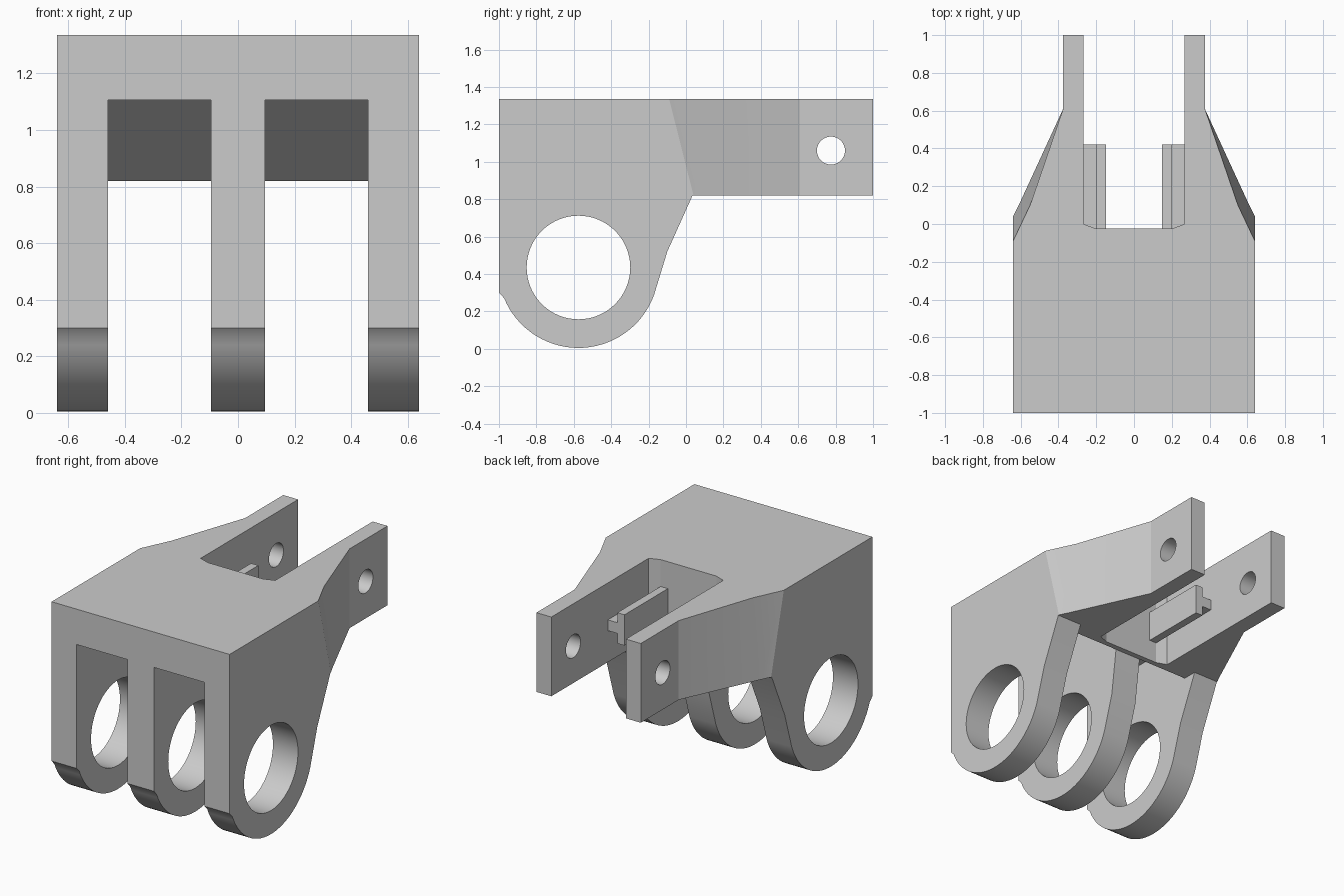
import bpy, bmesh, math

cube = bpy.data.objects.get("Cube")
if cube:
    bpy.data.objects.remove(cube, do_unlink=True)

grey = bpy.data.materials.new("plain_grey")
grey.use_nodes = True
grey.diffuse_color = (0.6, 0.6, 0.6, 1)
grey.node_tree.nodes["Principled BSDF"].inputs["Base Color"].default_value = (0.6, 0.6, 0.6, 1)


def loft(name, lower, upper):
    """Solid between two matching outlines of 3D points."""
    bm = bmesh.new()
    a = [bm.verts.new(p) for p in lower]
    b = [bm.verts.new(p) for p in upper]
    bm.faces.new(a)
    bm.faces.new(b)
    for i in range(len(a)):
        j = (i + 1) % len(a)
        bm.faces.new((a[i], a[j], b[j], b[i]))
    bmesh.ops.recalc_face_normals(bm, faces=bm.faces)
    mesh = bpy.data.meshes.new(name)
    bm.to_mesh(mesh)
    bm.free()
    mesh.materials.append(grey)
    ob = bpy.data.objects.new(name, mesh)
    bpy.context.collection.objects.link(ob)
    return ob


def side_prism(name, profile, x0, x1):
    """Extrude a (y, z) profile along x."""
    return loft(name, [(x0, y, z) for y, z in profile], [(x1, y, z) for y, z in profile])


def circle(cy, cz, r, start=0, end=360, n=48):
    angles = [math.radians(start + (end - start) * i / n) for i in range(n + (end - start < 360))]
    return [(cy + r * math.cos(t), cz + r * math.sin(t)) for t in angles]


def combine(target, tool, operation):
    mod = target.modifiers.new(operation.lower(), "BOOLEAN")
    mod.operation = operation
    mod.solver = "EXACT"
    mod.object = tool
    bpy.context.view_layer.objects.active = target
    bpy.ops.object.modifier_apply(modifier=mod.name)
    bpy.data.objects.remove(tool, do_unlink=True)


BOTTOM, TOP = 0.82, 1.335
PIN_Y, PIN_Z = -0.575, 0.435

# Upper block with tapered shoulders, two rear arms and the slot between them
common = [(0.375, 0.61), (0.375, 1), (0.268, 1), (0.268, 0), (0.2, -0.025)]
half_low = [(0.64, -1), (0.64, 0.04), (0.61, 0.1)] + common
half_top = [(0.64, -1), (0.64, -0.09), (0.55, 0.1)] + common


def mirrored(half, z):
    return [(x, y, z) for x, y in half] + [(-x, y, z) for x, y in reversed(half)]


bracket = loft("bracket_body", mirrored(half_low, BOTTOM), mirrored(half_top, TOP))

# Front pockets with a sloping rear ceiling
pocket = [(-1.1, 0.7), (-1.1, 1.105), (-0.42, 1.105), (-0.06, BOTTOM), (-0.06, 0.7)]
for x0, x1 in ((-0.46, -0.095), (0.095, 0.46)):
    combine(bracket, side_prism("pocket_cutter", pocket, x0, x1), "DIFFERENCE")

# Three hinge lugs
arc = circle(PIN_Y, PIN_Z, 0.43, 198, 340, 32)
arc[0] = (-1, 0.3)
outer_lug = [(-1, BOTTOM)] + arc + [(-0.1, 0.52), (0.035, BOTTOM)]
middle_lug = [(-1, BOTTOM)] + arc + [(-0.1, 0.52), (-0.06, BOTTOM)]
for profile, x0, x1 in ((outer_lug, -0.64, -0.46), (middle_lug, -0.095, 0.095), (outer_lug, 0.46, 0.64)):
    combine(bracket, side_prism("lug", profile, x0, x1), "UNION")

# Large hinge bore and small arm holes
combine(bracket, side_prism("bore_cutter", circle(PIN_Y, PIN_Z, 0.277, n=64), -1, 1), "DIFFERENCE")
combine(bracket, side_prism("hole_cutter", circle(0.775, 1.06, 0.075, n=32), -1, 1), "DIFFERENCE")

# T-shaped rails on the slot walls
for side, s in (("right", -1), ("left", 1)):
    section = [(0.268, 0.035), (0.2, 0.035), (0.2, 0.1), (0.148, 0.1)]
    outline = section + [(x, -z) for x, z in reversed(section)]
    loft(side + "_rail",
         [(s * x, -0.025, 1.06 + z) for x, z in outline],
         [(s * x, 0.42, 1.06 + z) for x, z in outline])

# Tidy flat regions and shade the round surfaces smooth
bm = bmesh.new()
bm.from_mesh(bracket.data)
bmesh.ops.remove_doubles(bm, verts=bm.verts, dist=0.0005)
bmesh.ops.dissolve_limit(bm, angle_limit=math.radians(0.5), verts=bm.verts, edges=bm.edges)
bm.to_mesh(bracket.data)
bm.free()
bpy.ops.object.select_all(action="DESELECT")
bracket.select_set(True)
bpy.context.view_layer.objects.active = bracket
bpy.ops.object.shade_smooth_by_angle(angle=math.radians(20))
